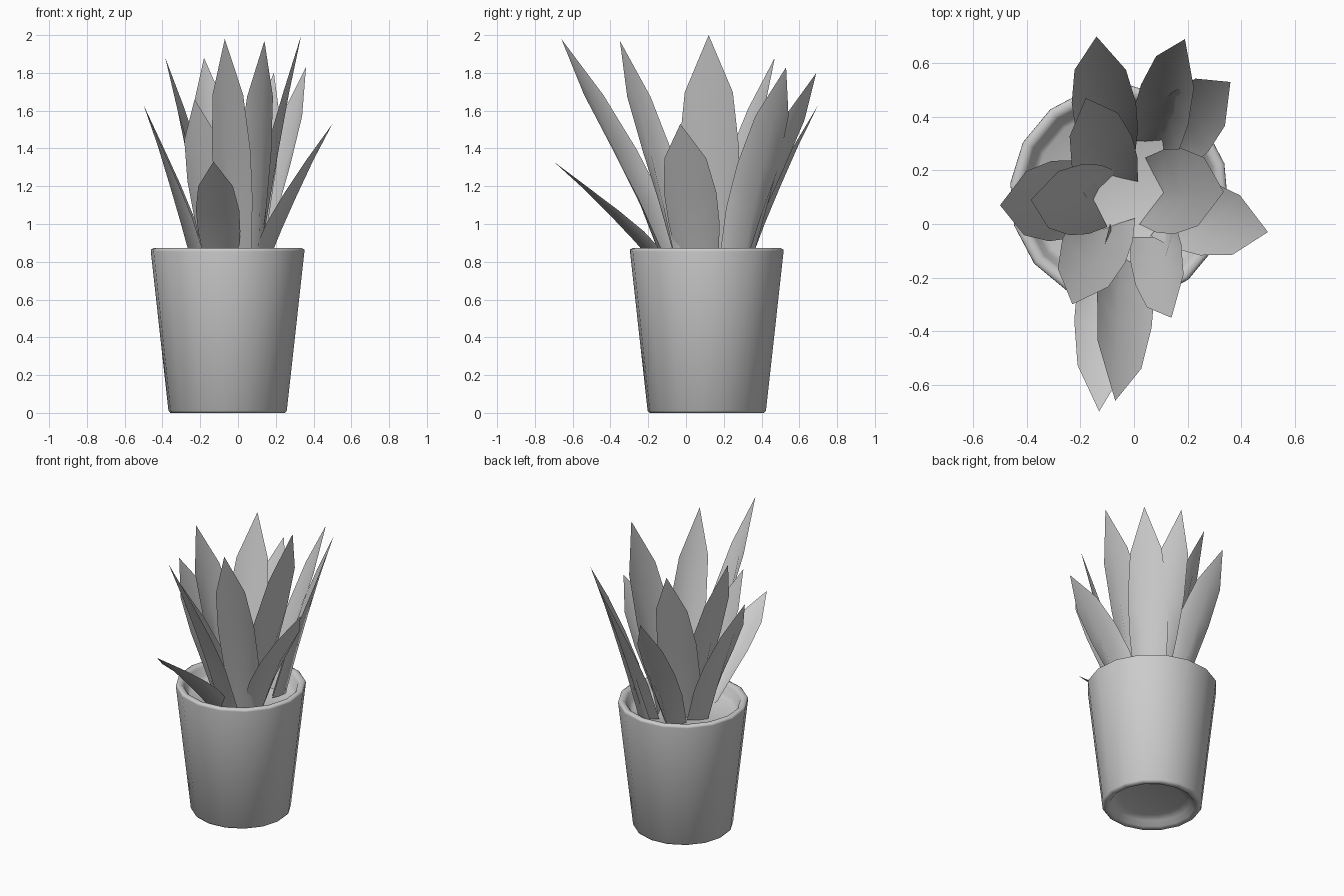
import bpy
import bmesh
import math
from mathutils import Vector

cube = bpy.data.objects.get("Cube")
if cube:
    bpy.data.objects.remove(cube, do_unlink=True)

grey = bpy.data.materials.new("light grey")
grey.use_nodes = True
colour = (0.6, 0.6, 0.6, 1)
grey.diffuse_color = colour
grey.node_tree.nodes["Principled BSDF"].inputs["Base Color"].default_value = colour

POT_CENTRE = Vector((-0.055, 0.11, 0))
SIDES = 16
SOIL_Z = 0.78


def finish(name, bm):
    """Turn a bmesh into a smooth shaded object."""
    mesh = bpy.data.meshes.new(name)
    bm.to_mesh(mesh)
    bm.free()
    obj = bpy.data.objects.new(name, mesh)
    bpy.context.collection.objects.link(obj)
    mesh.materials.append(grey)
    bpy.ops.object.select_all(action="DESELECT")
    obj.select_set(True)
    bpy.context.view_layer.objects.active = obj
    bpy.ops.object.shade_smooth_by_angle(angle=math.radians(100))


def lathe(name, profile):
    """Spin a radius/height profile and close both ends with flat discs."""
    bm = bmesh.new()
    rings = []
    for radius, z in profile:
        ring = []
        for i in range(SIDES):
            a = math.radians(16.5) + math.tau * i / SIDES
            offset = Vector((radius * math.cos(a), radius * math.sin(a), z))
            ring.append(bm.verts.new(POT_CENTRE + offset))
        rings.append(ring)
    for low, high in zip(rings, rings[1:]):
        for i in range(SIDES):
            j = (i + 1) % SIDES
            bm.faces.new((low[i], low[j], high[j], high[i]))
    bm.faces.new(rings[0][::-1])
    bm.faces.new(rings[-1])
    finish(name, bm)


def leaf(name, root, tip, turn, half_width):
    """Pointed blade from root to tip, cupped near the root."""
    start = Vector((*root, SOIL_Z))
    end = Vector(tip)
    across = Vector((math.cos(math.radians(turn)), math.sin(math.radians(turn)), 0))
    lean = end - start
    # Inner side of the blade, square to its length and width
    inner = lean.cross(across).normalized()
    if inner.z < 0:
        inner = -inner
    bm = bmesh.new()
    rows = []
    for t, width, cup in ((0, 0.78, 0.04), (0.28, 0.97, 0.036),
                          (0.5, 1, 0.025), (0.75, 0.8, 0.01)):
        bend = t ** 1.15
        middle = start + Vector((lean.x * bend, lean.y * bend, lean.z * t))
        side = across * half_width * width
        edge = middle + inner * cup
        rib = middle - inner * cup
        rows.append([bm.verts.new(p) for p in (edge - side, rib, edge + side)])
    for low, high in zip(rows, rows[1:]):
        for i in range(2):
            bm.faces.new((low[i], low[i + 1], high[i + 1], high[i]))
    point = bm.verts.new(end)
    for i in range(2):
        bm.faces.new((rows[-1][i], rows[-1][i + 1], point))
    finish(name, bm)


# Pot with rounded foot and rim, recessed base and inner wall
lathe("pot", [(0.2, 0.05), (0.245, 0.035), (0.27, 0.005), (0.285, 0), (0.305, 0),
              (0.315, 0.012), (0.409, 0.855), (0.408, 0.865), (0.395, 0.872),
              (0.375, 0.87), (0.36, 0.855), (0.345, 0.8), (0.32, SOIL_Z)])

# Leaves: root, tip, width direction, half width
leaves = {
    "front_low_leaf": ((-0.09, -0.11), (-0.13, -0.70, 1.33), 0, 0.115),
    "front_tall_leaf": ((-0.03, -0.08), (-0.07, -0.66, 1.98), -32, 0.12),
    "front_left_leaf": ((0.08, -0.02), (0.14, -0.35, 1.97), 42, 0.115),
    "left_low_leaf": ((0.11, 0.06), (0.50, -0.03, 1.53), 83, 0.14),
    "left_tall_leaf": ((0.07, 0.12), (0.335, 0.12, 2.0), 85, 0.16),
    "back_left_outer_leaf": ((0.12, 0.28), (0.36, 0.53, 1.83), -58, 0.13),
    "back_left_inner_leaf": ((0.08, 0.28), (0.19, 0.69, 1.80), -40, 0.115),
    "back_outer_leaf": ((-0.09, 0.29), (-0.14, 0.70, 1.63), 0, 0.12),
    "back_inner_leaf": ((-0.09, 0.15), (-0.18, 0.47, 1.88), 26, 0.125),
    "right_tall_leaf": ((-0.12, 0.10), (-0.385, 0.09, 1.88), 80, 0.135),
    "right_low_leaf": ((-0.20, 0.10), (-0.50, 0.07, 1.63), 88, 0.15),
    "front_right_leaf": ((-0.10, 0.02), (-0.23, -0.30, 1.66), -20, 0.125),
}
for leaf_name, shape in leaves.items():
    leaf(leaf_name, *shape)
